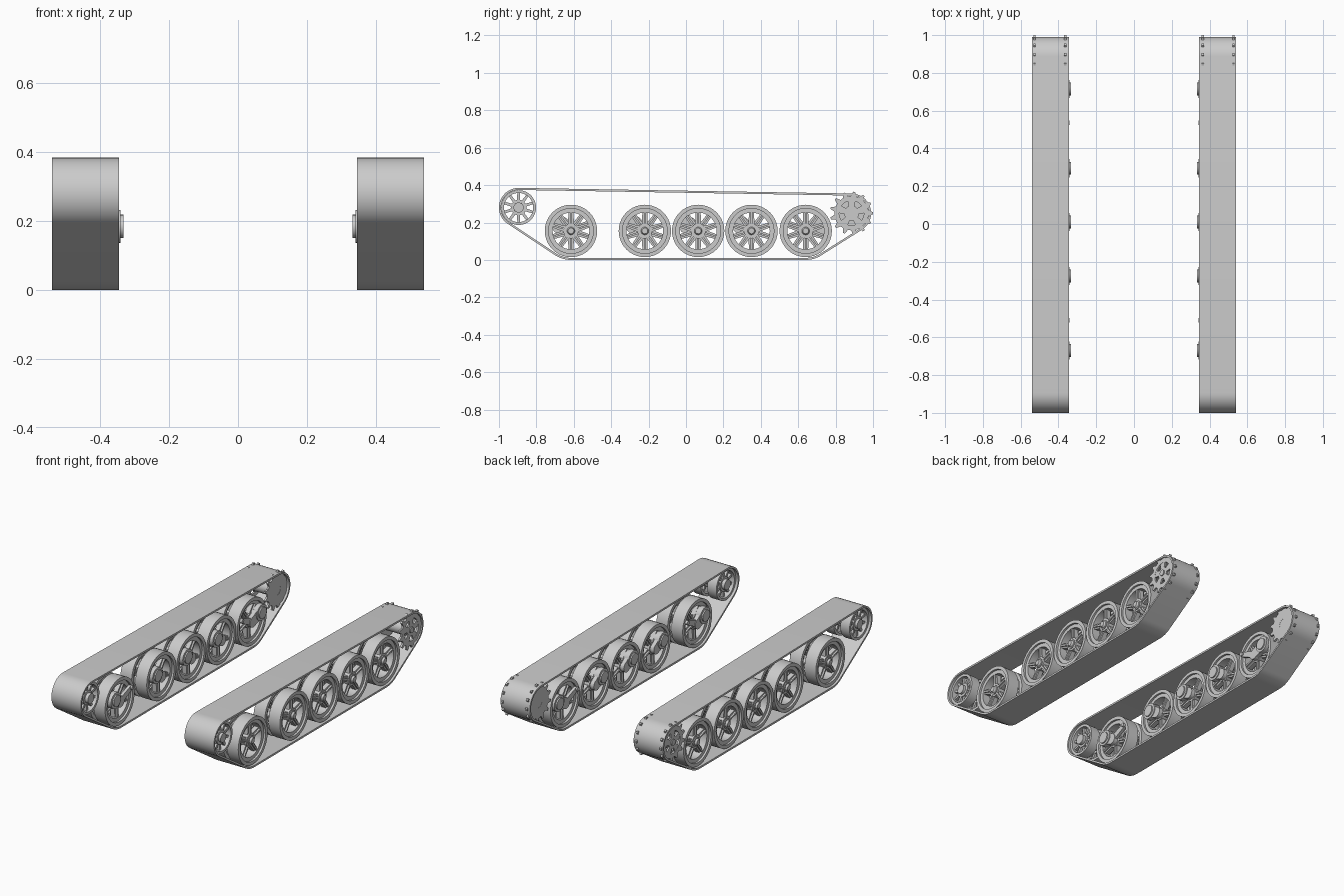
import bpy, bmesh
from math import sin, cos, pi, atan2, asin, hypot

if "Cube" in bpy.data.objects:
    bpy.data.objects.remove(bpy.data.objects["Cube"])

steel = bpy.data.materials.new("plain_grey_steel")
steel.use_nodes = True
steel.diffuse_color = (0.6, 0.6, 0.6, 1)
steel.node_tree.nodes["Principled BSDF"].inputs["Base Color"].default_value = (0.6, 0.6, 0.6, 1)


def finish(name, bm):
    """Turn a one-sided mesh into an object mirrored to the other side."""
    bmesh.ops.recalc_face_normals(bm, faces=bm.faces)
    mesh = bpy.data.meshes.new(name)
    bm.to_mesh(mesh)
    bm.free()
    mesh.materials.append(steel)
    ob = bpy.data.objects.new(name, mesh)
    bpy.context.collection.objects.link(ob)
    ob.modifiers.new("both_sides", "MIRROR").use_mirror_merge = False
    bpy.ops.object.select_all(action="DESELECT")
    ob.select_set(True)
    bpy.context.view_layer.objects.active = ob
    bpy.ops.object.shade_smooth_by_angle(angle=0.6)
    return ob


def bridge(bm, loops):
    """Join closed loops of points, the last one back to the first."""
    rows = [[bm.verts.new(p) for p in loop] for loop in loops]
    n = len(rows[0])
    for a, b in zip(rows, rows[1:] + rows[:1]):
        for i in range(n):
            j = (i + 1) % n
            bm.faces.new((a[i], a[j], b[j], b[i]))


def strip(bm, outer, inner, x0, x1):
    """Flat closed band between two (y, z) outlines."""
    bridge(bm, [[(x, y, z) for y, z in o]
                for x, o in ((x0, outer), (x1, outer), (x1, inner), (x0, inner))])


def circle(c, r, n=40):
    return [(c[0] + r * cos(2 * pi * i / n), c[1] + r * sin(2 * pi * i / n)) for i in range(n)]


def ring(bm, c, r0, r1, x0, x1, n=40):
    strip(bm, circle(c, r1, n), circle(c, r0, n), x0, x1)


def disc(bm, c, r, x0, x1, n=24, taper=1.0):
    lo = [bm.verts.new((x0, y, z)) for y, z in circle(c, r, n)]
    hi = [bm.verts.new((x1, y, z)) for y, z in circle(c, r * taper, n)]
    for i in range(n):
        j = (i + 1) % n
        bm.faces.new((lo[i], lo[j], hi[j], hi[i]))
    bm.faces.new(lo)
    bm.faces.new(hi)


def bar(bm, a, b, w0, w1, x0, x1):
    """Tapered flat bar from point a to point b, half widths w0 and w1."""
    d = hypot(b[0] - a[0], b[1] - a[1])
    u, v = (b[0] - a[0]) / d, (b[1] - a[1]) / d
    quad = [(p[0] - s * w * v, p[1] + s * w * u)
            for p, w, s in ((a, w0, 1), (b, w1, 1), (b, w1, -1), (a, w0, -1))]
    lo, hi = ([bm.verts.new((x, y, z)) for y, z in quad] for x in (x0, x1))
    for i in range(4):
        j = (i + 1) % 4
        bm.faces.new((lo[i], lo[j], hi[j], hi[i]))
    bm.faces.new(lo)
    bm.faces.new(hi)


def spokes(bm, c, n, r0, r1, w0, w1, x0, x1, turn=0.0):
    for i in range(n):
        t = 2 * pi * i / n + turn
        ends = [(c[0] + r * cos(t), c[1] + r * sin(t)) for r in (r0, r1)]
        bar(bm, *ends, w0, w1, x0, x1)


IDLER, SPROCKET = (-0.895, 0.28), (0.885, 0.25)
WHEELS = [(y, 0.155) for y in (-0.615, -0.22, 0.065, 0.35, 0.64)]

# Track belt: tangent loop wrapped counter-clockwise around four circles
wraps = [(WHEELS[0], 0.155), (WHEELS[-1], 0.155), (SPROCKET, 0.105), (IDLER, 0.105)]
normals = []
for (c, r), (d, s) in zip(wraps, wraps[1:] + wraps[:1]):
    dy, dz = d[0] - c[0], d[1] - c[1]
    normals.append(atan2(dz, dy) - pi / 2 + asin((r - s) / hypot(dy, dz)))


def belt(offset, steps=14):
    pts = []
    for k, (c, r) in enumerate(wraps):
        start = normals[k - 1]
        sweep = (normals[k] - start) % (2 * pi)
        for i in range(steps + 1):
            t = start + sweep * i / steps
            pts.append((c[0] + (r - offset) * cos(t), c[1] + (r - offset) * sin(t)))
    return pts


bm = bmesh.new()
strip(bm, belt(0), belt(0.011), 0.345, 0.54)
finish("track_belt", bm)

# Road wheels: two spoked halves on one axle
for k, c in enumerate(WHEELS):
    bm = bmesh.new()
    for x0, x1, turn in ((0.455, 0.53, pi / 2), (0.355, 0.43, pi / 2 + pi / 5)):
        mid = (x0 + x1) / 2
        ring(bm, c, 0.12, 0.14, x0, x1)
        ring(bm, c, 0.098, 0.122, x0 + 0.012, x1 - 0.012)
        spokes(bm, c, 5, 0.025, 0.102, 0.017, 0.013, mid - 0.014, mid + 0.014, turn)
        spokes(bm, c, 5, 0.025, 0.102, 0.005, 0.005, mid - 0.024, mid + 0.024, turn)
        disc(bm, c, 0.04, mid - 0.022, mid + 0.022)
    disc(bm, c, 0.028, 0.36, 0.52)
    disc(bm, c, 0.022, 0.518, 0.531, taper=0.7)
    finish(f"road_wheel_{k + 1}", bm)

    # Suspension arm on the inner face
    side = 1 if k == 4 else -1
    pivot = (c[0] + side * (0.075 if k == 4 else 0.055), 0.185)
    bm = bmesh.new()
    bar(bm, c, pivot, 0.03, 0.04, 0.346, 0.37)
    disc(bm, c, 0.032, 0.346, 0.39)
    disc(bm, pivot, 0.048, 0.341, 0.375)
    disc(bm, pivot, 0.034, 0.333, 0.345)
    if k in (0, 4):
        stop = (c[0] - side * 0.105, 0.2)
        bar(bm, c, stop, 0.02, 0.014, 0.35, 0.368)
        disc(bm, stop, 0.012, 0.341, 0.37, n=12)
    finish(f"suspension_arm_{k + 1}", bm)

# Idler wheel: two ten-spoked halves
bm = bmesh.new()
for x0, x1 in ((0.465, 0.525), (0.36, 0.42)):
    mid = (x0 + x1) / 2
    ring(bm, IDLER, 0.078, 0.093, x0, x1)
    spokes(bm, IDLER, 10, 0.03, 0.08, 0.008, 0.007, mid - 0.015, mid + 0.015, pi / 10)
    disc(bm, IDLER, 0.042, mid - 0.02, mid + 0.02)
disc(bm, IDLER, 0.03, 0.35, 0.53, taper=0.9)
finish("idler_wheel", bm)


def toothed(c, root, tip, n=13):
    pts = []
    for i in range(n):
        for part, r in ((-0.3, root), (-0.1, tip), (0.1, tip), (0.3, root)):
            t = 2 * pi * (i + part) / n
            pts.append((c[0] + r * cos(t), c[1] + r * sin(t)))
    return pts


# Drive sprocket: pierced outer plate, solid inner plate
bm = bmesh.new()
teeth = toothed(SPROCKET, 0.092, 0.115)
strip(bm, teeth, circle(SPROCKET, 0.066, len(teeth)), 0.521, 0.533)
spokes(bm, SPROCKET, 5, 0.02, 0.07, 0.012, 0.022, 0.522, 0.532, pi / 2)
disc(bm, SPROCKET, 0.036, 0.522, 0.532)
disc(bm, SPROCKET, 0.018, 0.53, 0.538)
strip(bm, teeth, circle(SPROCKET, 0.03, len(teeth)), 0.358, 0.37)
disc(bm, SPROCKET, 0.04, 0.359, 0.525)
finish("drive_sprocket", bm)
